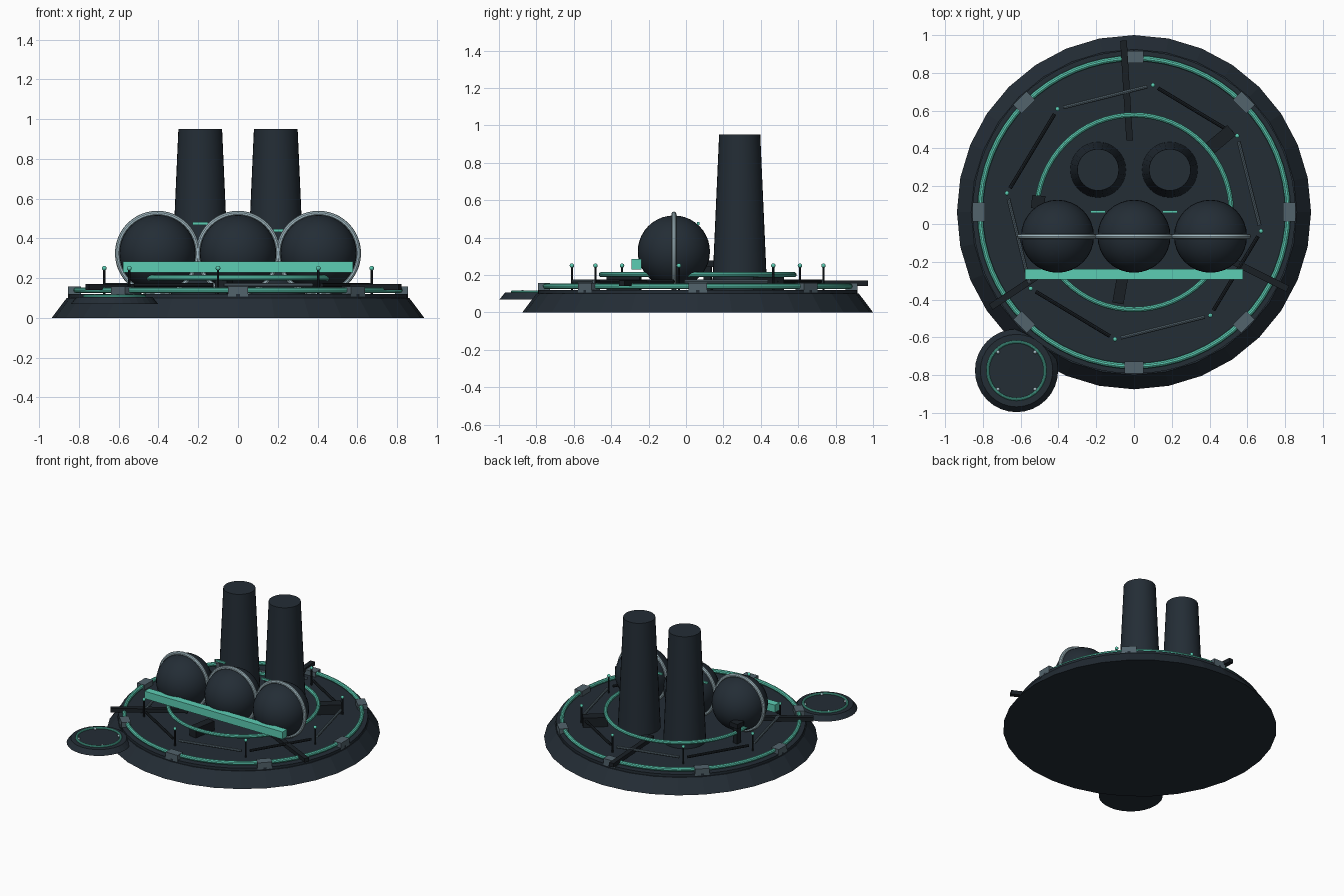
import bpy
from math import cos, sin, radians, pi
from mathutils import Vector

if "Cube" in bpy.data.objects:
    bpy.data.objects.remove(bpy.data.objects["Cube"])

CY = 0.0625  # centre of the round base in y


def material(name, rgb):
    m = bpy.data.materials.new(name)
    m.use_nodes = True
    m.diffuse_color = (*rgb, 1)
    m.node_tree.nodes["Principled BSDF"].inputs["Base Color"].default_value = (*rgb, 1)
    return m


DARK = material("dark_slate", (0.017, 0.026, 0.036))
BLACK = material("near_black", (0.010, 0.014, 0.018))
GREY = material("steel_grey", (0.085, 0.125, 0.15))
PALE = material("pale_steel", (0.37, 0.50, 0.55))
TEAL = material("teal", (0.107, 0.61, 0.456))


def finish(name, mat, smooth=False):
    ob = bpy.context.object
    ob.name = name
    ob.data.materials.append(mat)
    if smooth:
        bpy.ops.object.shade_smooth_by_angle(angle=radians(35))
    return ob


def polar(radius, degrees, z):
    a = radians(degrees)
    return Vector((radius * cos(a), CY + radius * sin(a), z))


def cone(name, mat, x, y, z0, z1, r0, r1, sides=32, smooth=False):
    bpy.ops.mesh.primitive_cone_add(vertices=sides, radius1=r0, radius2=r1,
                                    depth=z1 - z0, location=(x, y, (z0 + z1) / 2))
    return finish(name, mat, smooth)


def torus(name, mat, loc, major, minor, rot=(0, 0, 0), sides=64):
    bpy.ops.mesh.primitive_torus_add(location=loc, rotation=rot, major_radius=major,
                                     minor_radius=minor, major_segments=sides,
                                     minor_segments=10)
    return finish(name, mat, True)


def box(name, mat, loc, size, degrees=0):
    bpy.ops.mesh.primitive_cube_add(size=1, location=loc, rotation=(0, 0, radians(degrees)))
    bpy.context.object.scale = size
    return finish(name, mat)


def ball(name, mat, loc, radius, segments=12, rings=8):
    bpy.ops.mesh.primitive_uv_sphere_add(segments=segments, ring_count=rings,
                                         radius=radius, location=loc)
    return finish(name, mat, True)


def rod(name, mat, a, b, radius, sides=8):
    d = b - a
    bpy.ops.mesh.primitive_cylinder_add(vertices=sides, radius=radius, depth=d.length,
                                        location=(a + b) / 2)
    bpy.context.object.rotation_euler = d.to_track_quat("Z", "Y").to_euler()
    return finish(name, mat, True)


# Sloped base and raised deck
cone("base", DARK, 0, CY, 0, 0.10, 0.9375, 0.862)
cone("deck", DARK, 0, CY, 0.10, 0.12, 0.855, 0.855, 64)

# Glowing rings on the deck
torus("outer_ring", TEAL, (0, CY, 0.14), 0.815, 0.015)
torus("inner_ring", TEAL, (0, CY, 0.202), 0.515, 0.014)

# Clamps around the outer ring
for i in range(8):
    box("ring_clamp", GREY, polar(0.822, i * 45, 0.132), (0.065, 0.1, 0.05), i * 45)

# Posts with teal tips, joined by low pipes in alternating colours
for i in range(8):
    a = 81.5 + i * 45
    foot, nxt = polar(0.68, a, 0.12), polar(0.68, a + 45, 0.12)
    top = foot + Vector((0, 0, 0.13))
    rod("post", BLACK, foot, top, 0.006)
    ball("post_tip", TEAL, top, 0.012)
    lift = Vector((0, 0, 0.045))
    rod("rail_pipe", BLACK if i % 2 else GREY,
        foot.lerp(nxt, 0.06) + lift, foot.lerp(nxt, 0.94) + lift, 0.01)

# Radial arms
for a in (93.5, 213.5, 333.5):
    box("radial_arm", BLACK, polar(0.645, a, 0.155), (0.53, 0.035, 0.03), a)

# Brackets that carry the inner ring
box("ring_bracket", BLACK, polar(0.59, 40, 0.155), (0.17, 0.07, 0.07), 40)
box("ring_bracket", BLACK, polar(0.40, 260, 0.155), (0.18, 0.06, 0.07), 80)
box("bracket_leg", BLACK, polar(0.51, 174, 0.18), (0.04, 0.04, 0.14), 174)
box("bracket_head", BLACK, polar(0.51, 174, 0.26), (0.07, 0.07, 0.035), 174)

# Two tapered towers
for x in (-0.19, 0.19):
    cone("tower", DARK, x, 0.287, 0.12, 0.95, 0.147, 0.11, 32, True)

# Three tanks with pale hoops
for x in (-0.405, 0, 0.405):
    ball("tank", DARK, (x, -0.065, 0.325), 0.193, 32, 20)
    torus("tank_hoop", PALE, (x, -0.065, 0.325), 0.2, 0.014, (pi / 2, 0, 0), 48)

# Links between the tanks and the front beam
for x, z in ((-0.19, 0.475), (0.19, 0.44)):
    box("tank_link", TEAL, (x, 0.065, z), (0.08, 0.012, 0.014))
box("front_beam", TEAL, (0, -0.265, 0.257), (1.155, 0.055, 0.056))

# Small outlying pad
PX, PY = -0.622, -0.776
cone("pad", DARK, PX, PY, 0.07, 0.105, 0.22, 0.192, 32)
torus("pad_ring", TEAL, (PX, PY, 0.11), 0.152, 0.008, sides=48)
for sx in (-1, 1):
    for sy in (-1, 1):
        ball("pad_light", PALE, (PX + sx * 0.098, PY + sy * 0.098, 0.11), 0.01)
